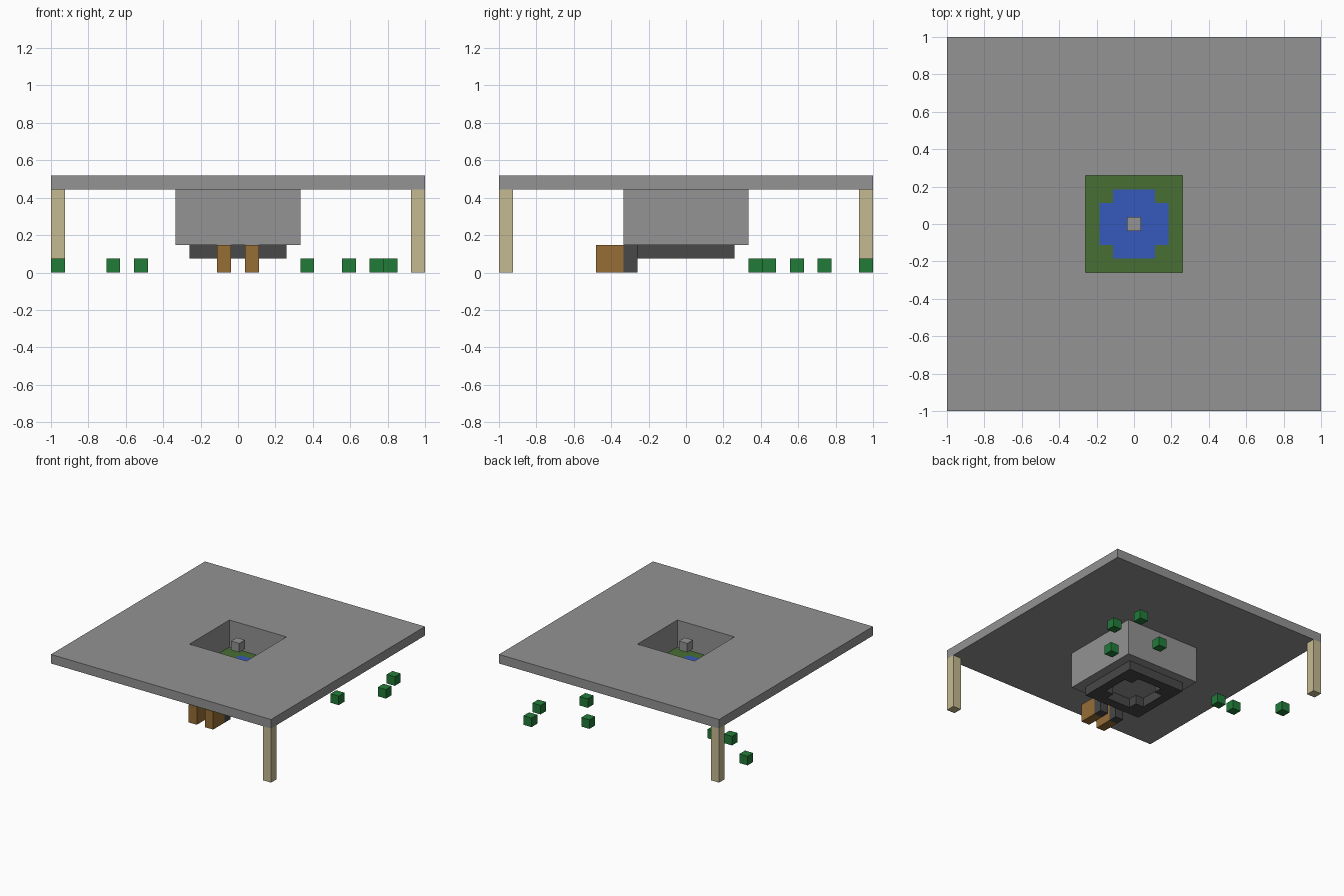
import bpy
import bmesh

cube = bpy.data.objects.get("Cube")
if cube:
    bpy.data.objects.remove(cube, do_unlink=True)

U = 2 / 27  # edge of one block


def material(name, r, g, b):
    col = [(c / 255 / 12.92) if c < 11 else ((c / 255 + 0.055) / 1.055) ** 2.4 for c in (r, g, b)] + [1]
    m = bpy.data.materials.new(name)
    m.use_nodes = True
    m.diffuse_color = col
    m.node_tree.nodes["Principled BSDF"].inputs["Base Color"].default_value = col
    return m


stone = material("grey stone", 147, 147, 147)
dark = material("dark stone", 72, 72, 72)
sand = material("pale sand", 197, 186, 146)
wood = material("brown wood", 150, 109, 53)
leaf = material("leaf green", 34, 123, 57)
grass = material("grass green", 72, 110, 50)
water = material("water blue", 53, 89, 188)


def square(r):
    """Cells of a centred square reaching r blocks from the middle."""
    return {(x, y) for x in range(-r, r + 1) for y in range(-r, r + 1)}


def build(name, cells, z0, z1, mat):
    """Extrude a set of grid cells from level z0 to z1 and merge flat faces."""
    bm = bmesh.new()
    for x, y in cells:
        corners = [(x + a / 2, y + b / 2, z0) for a, b in ((-1, -1), (1, -1), (1, 1), (-1, 1))]
        bm.faces.new([bm.verts.new([c * U for c in p]) for p in corners])
    bmesh.ops.remove_doubles(bm, verts=bm.verts, dist=U / 100)
    ext = bmesh.ops.extrude_face_region(bm, geom=bm.faces[:], use_keep_orig=True)
    top = [v for v in ext["geom"] if isinstance(v, bmesh.types.BMVert)]
    bmesh.ops.translate(bm, verts=top, vec=(0, 0, (z1 - z0) * U))
    bmesh.ops.dissolve_limit(bm, angle_limit=0.01, verts=bm.verts, edges=bm.edges)
    bmesh.ops.recalc_face_normals(bm, faces=bm.faces)
    mesh = bpy.data.meshes.new(name)
    bm.to_mesh(mesh)
    bm.free()
    mesh.materials.append(mat)
    obj = bpy.data.objects.new(name, mesh)
    bpy.context.collection.objects.link(obj)
    return obj


court = square(3)
pond = {(x, y) for x, y in square(2) if abs(x) + abs(y) < 4}

# Roof slab with its square opening, and the two corner posts
build("roof_slab", square(13) - court, 6, 7, stone)
build("front_post", {(13, -13)}, 0, 6, sand)
build("back_post", {(-13, 13)}, 0, 6, sand)

# Sunken court: walls, base, lawn, pond and floating block
build("court_walls", square(4) - court, 3, 6, stone)
build("court_base", square(4), 2, 3, stone)
build("lawn", court - pond, 3, 4, grass)
build("pond", pond, 3, 4, water)
build("floating_block", {(0, 0)}, 6, 7, stone)

# Dark ring under the court, with legs and wooden feet at the front
build("under_ring", court - pond, 1, 2, dark)
for side, x in (("right", -1), ("left", 1)):
    build(side + "_leg", {(x, -4)}, 0, 2, dark)
    build(side + "_foot", {(x, -5), (x, -6)}, 0, 2, wood)

# Scattered bushes behind
bushes = [(-13, 8), (-9, 5), (-7, 5), (5, 10), (8, 6), (10, 13), (11, 10)]
for i, spot in enumerate(bushes):
    build(f"bush_{i + 1}", {spot}, 0, 1, leaf)
